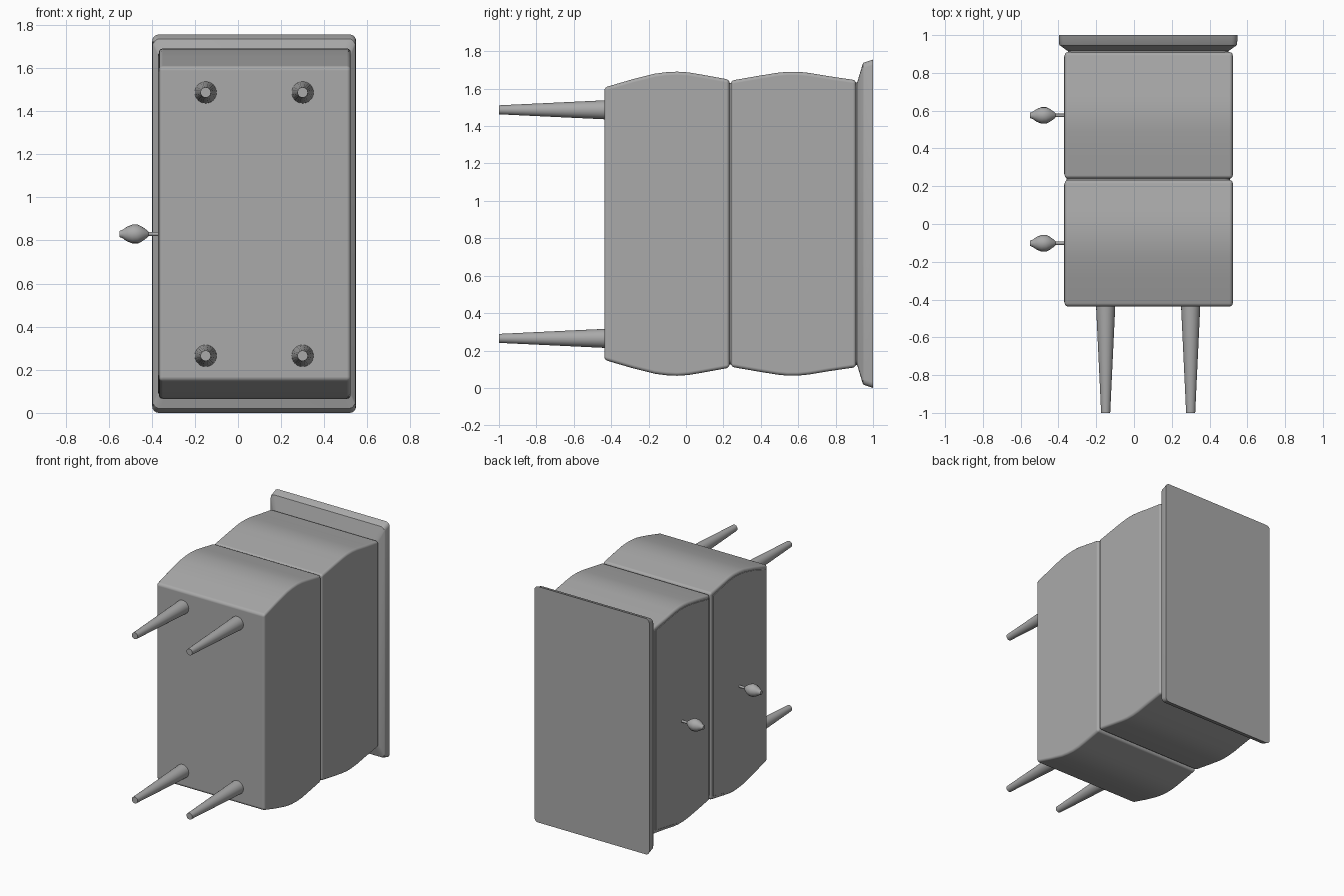
import bpy, bmesh, math
from mathutils import Matrix, Vector

cube = bpy.data.objects.get("Cube")
if cube:
    bpy.data.objects.remove(cube, do_unlink=True)

grey = bpy.data.materials.new("mid_grey")
grey.use_nodes = True
colour = (0.4, 0.4, 0.4, 1)
grey.diffuse_color = colour
grey.node_tree.nodes["Principled BSDF"].inputs["Base Color"].default_value = colour

MID_X, MID_Z = 0.075, 0.878


def finish(name, bm, bevel=0.0):
    bmesh.ops.recalc_face_normals(bm, faces=bm.faces)
    mesh = bpy.data.meshes.new(name)
    bm.to_mesh(mesh)
    bm.free()
    mesh.materials.append(grey)
    obj = bpy.data.objects.new(name, mesh)
    bpy.context.collection.objects.link(obj)
    for p in mesh.polygons:
        p.use_smooth = True
    if bevel:
        mod = obj.modifiers.new("soft_edges", 'BEVEL')
        mod.width, mod.segments = bevel, 3
        mod.limit_method, mod.angle_limit = 'ANGLE', math.radians(40)
        mod.harden_normals = True
    else:
        mesh.set_sharp_from_angle(angle=math.radians(30))
    return obj


def loft(name, rings):
    """Skin a list of equal-length point rings and cap both ends."""
    bm = bmesh.new()
    loops = [[bm.verts.new(p) for p in ring] for ring in rings]
    for a, b in zip(loops, loops[1:]):
        for i in range(len(a)):
            j = (i + 1) % len(a)
            bm.faces.new((a[i], a[j], b[j], b[i]))
    bm.faces.new(loops[0])
    bm.faces.new(loops[-1])
    return bm


def lathe(name, profile, origin, axis, sides):
    """Turn (distance, radius) pairs around an axis."""
    turn = Vector((0, 0, 1)).rotation_difference(Vector(axis)).to_matrix()
    rings = []
    for d, r in profile:
        angles = [2 * math.pi * i / sides for i in range(sides)]
        rings.append([Vector(origin) + turn @ Vector((r * math.cos(a), r * math.sin(a), d))
                      for a in angles])
    return finish(name, loft(name, rings))


def bowed_slab(name, x0, x1, y0, halves, inset, bevel):
    """Extrude a bowed outline, symmetric about mid height, along x."""
    y_end = halves[-1][0]
    pts = []
    for d, h in halves:
        pts.append((y0 + min(max(d, inset), y_end - inset), h - inset))
    outline = [(y, MID_Z + h) for y, h in pts] + [(y, MID_Z - h) for y, h in reversed(pts)]
    bm = loft(name, [[(x, y, z) for y, z in outline] for x in (x0, x1)])
    return finish(name, bm, bevel)


# Two bowed cabinet sections, each with a drawer front and a knob
lower = [(0, .728), (.15, .772), (.27, .802), (.33, .81), (.39, .813),
         (.45, .809), (.51, .799), (.67, .77)]
upper = [(0, .765), (.15, .791), (.25, .807), (.30, .812), (.36, .812),
         (.42, .806), (.52, .789), (.67, .767)]
knob_profile = [(0, .009), (.045, .009), (.05, .016), (.075, .034), (.095, .044),
                (.12, .044), (.145, .034), (.165, .02), (.18, .014)]
for label, y0, outline in (("lower", -0.437, lower), ("upper", 0.24, upper)):
    bowed_slab(label + "_cabinet", -0.367, 0.523, y0, outline, 0, 0.018)
    bowed_slab(label + "_drawer_front", -0.371, -0.34, y0, outline, 0.024, 0.003)
    lathe(label + "_knob", knob_profile, (-0.37, y0 + 0.335, 0.83), (-1, 0, 0), 16)


def rounded_rect(y, hx, hz, r=0.03, steps=4):
    ring = []
    for q, (sx, sz) in enumerate(((1, 1), (-1, 1), (-1, -1), (1, -1))):
        for k in range(steps + 1):
            a = math.pi / 2 * (q + k / steps)
            ring.append((MID_X + sx * (hx - r) + r * math.cos(a), y,
                         MID_Z + sz * (hz - r) + r * math.sin(a)))
    return ring


# Recessed joint between the sections, and the chamfered top board
finish("section_joint", loft("joint", [rounded_rect(y, .432, .753) for y in (.2, .27)]))
board = [(.89, .425, .755), (.915, .425, .755), (.946, .468, .858),
         (.952, .471, .862), (1.0, .473, .878)]
finish("top_board", loft("board", [rounded_rect(*row) for row in board]))

# Four tapered legs
for side, x in (("right", -0.15), ("left", 0.30)):
    for end, z in (("high", 1.487), ("low", 0.265)):
        lathe(f"{end}_{side}_leg", [(-.02, .052), (0, .051), (.57, .024)],
              (x, -0.43, z), (0, -1, 0), 24)
